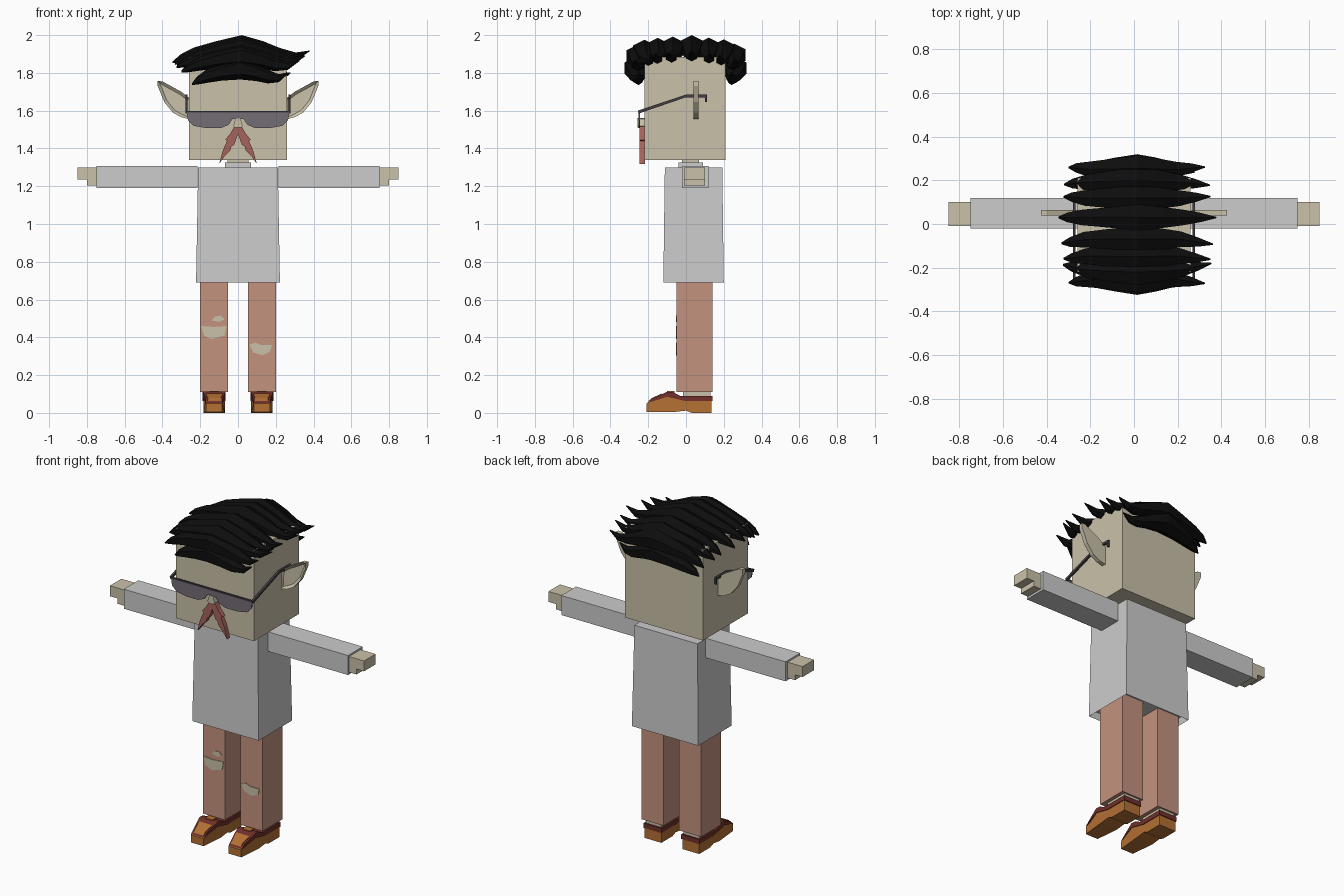
import bpy, bmesh, math

cube = bpy.data.objects.get("Cube")
if cube:
    bpy.data.objects.remove(cube, do_unlink=True)


def material(name, rgb):
    lin = [((c / 255 + 0.055) / 1.055) ** 2.4 if c > 10 else c / 3300 for c in rgb]
    m = bpy.data.materials.new(name)
    m.use_nodes = True
    m.diffuse_color = (*lin, 1)
    m.node_tree.nodes["Principled BSDF"].inputs["Base Color"].default_value = (*lin, 1)
    return m


SKIN = material("skin", (201, 193, 169))
SHIRT = material("light grey cloth", (204, 204, 204))
PANTS = material("dusty pink cloth", (196, 146, 126))
BEARD = material("rust red", (165, 99, 92))
TRIM = material("maroon leather", (112, 48, 42))
SHOE = material("orange leather", (180, 112, 52))
LENS = material("smoky lens", (116, 109, 117))
FRAME = material("dark frame", (68, 63, 68))
HAIR = material("black hair", (13, 13, 13))


def finish(name, bm, mat, mirror):
    bmesh.ops.recalc_face_normals(bm, faces=bm.faces)
    mesh = bpy.data.meshes.new(name)
    bm.to_mesh(mesh)
    bm.free()
    mesh.materials.append(mat)
    ob = bpy.data.objects.new(name, mesh)
    bpy.context.collection.objects.link(ob)
    if mirror:
        ob.modifiers.new("mirror", "MIRROR")
    return ob


def prism(name, pts, axis, a, b, mat, mirror=False, edit=None):
    """Extrude an outline along x (outline in y, z) or along y (outline in x, z)."""
    bm = bmesh.new()
    place = (lambda t, u, v: (t, u, v)) if axis == "x" else (lambda t, u, v: (u, t, v))
    low, high = [[bm.verts.new(place(t, u, v)) for u, v in pts] for t in (a, b)]
    bm.faces.new(low)
    bm.faces.new(high[::-1])
    for i in range(len(pts)):
        j = (i + 1) % len(pts)
        bm.faces.new((low[i], high[i], high[j], low[j]))
    bmesh.ops.recalc_face_normals(bm, faces=bm.faces)
    if edit:
        edit(bm)
    return finish(name, bm, mat, mirror)


def box(name, x, y, z, mat, mirror=False, edit=None):
    outline = [(x[0], z[0]), (x[1], z[0]), (x[1], z[1]), (x[0], z[1])]
    return prism(name, outline, "y", y[0], y[1], mat, mirror, edit)


# Head and neck
box("head", (-.26, .26), (-.22, .21), (1.34, 1.885), SKIN)
box("neck", (-.055, .055), (-.02, .07), (1.29, 1.35), SKIN)
box("collar", (-.07, .07), (-.04, .09), (1.29, 1.325), SHIRT)


# Shirt, flared towards an open hem
def flare(bm):
    for v in bm.verts:
        if v.co.z > 1:
            v.co.x *= .95
            v.co.y = .04 + (v.co.y - .04) * .95
    bm.normal_update()
    hem = [f for f in bm.faces if f.normal.z < -.9]
    bmesh.ops.inset_region(bm, faces=hem, thickness=.012)
    bmesh.ops.translate(bm, verts=hem[0].verts, vec=(0, 0, .04))


box("shirt", (-.222, .222), (-.12, .2), (.69, 1.3), SHIRT, edit=flare)

# Arms and legs
box("sleeves", (.215, .75), (-.02, .12), (1.19, 1.308), SHIRT, True)
box("hands", (.75, .85), (-.01, .1), (1.235, 1.298), SKIN, True)
box("thumbs", (.75, .8), (-.01, .1), (1.203, 1.235), SKIN, True)
box("trouser_legs", (.052, .2), (-.05, .14), (.11, .74), PANTS, True)
box("ankles", (.075, .178), (-.015, .13), (.07, .115), SKIN, True)

# Torn patches on the trousers
tears = {
    "large_tear": [(-.195, .46), (-.13, .455), (-.06, .46), (-.07, .41), (-.14, .39), (-.18, .41)],
    "small_tear": [(-.14, .49), (-.12, .51), (-.09, .515), (-.07, .495), (-.1, .482)],
    "left_tear": [(.06, .36), (.09, .372), (.12, .36), (.18, .36), (.17, .325), (.13, .305), (.08, .32)],
}
for name, outline in tears.items():
    prism(name, outline, "y", -.054, -.048, SKIN)


# Shoes with rounded toes
def round_toe(bm):
    for v in bm.verts:
        if v.co.y < -.15:
            v.co.x = .125 + (v.co.x - .125) * .75


prism("shoe_soles", [(-.21, .005), (-.21, .05), (-.18, .062), (-.1, .085), (0, .062), (.135, .062),
                     (.135, 0), (.03, 0), (0, .012), (-.06, .005)],
      "x", .07, .183, SHOE, True, round_toe)
prism("shoe_trim", [(-.205, .052), (-.18, .075), (-.1, .112), (-.07, .11), (-.03, .09), (.14, .09),
                    (.14, .062), (0, .062), (-.1, .085)],
      "x", .066, .187, TRIM, True, round_toe)
prism("shoe_toe_panels", [(-.2, .063), (-.18, .079), (-.13, .102), (-.13, .09), (-.18, .067)],
      "x", .08, .17, SHOE, True, round_toe)
box("shoe_tongues", (.1, .15), (-.1, -.06), (.1, .117), SHOE, True)


# Pointed ears with a hollow front
def hollow(bm):
    front = [f for f in bm.faces if f.normal.y < -.9]
    bmesh.ops.inset_region(bm, faces=front, thickness=.016)
    bmesh.ops.translate(bm, verts=front[0].verts, vec=(0, .014, 0))


prism("ears", [(.255, 1.665), (.3, 1.7), (.4, 1.755), (.425, 1.757), (.425, 1.73), (.39, 1.645),
               (.345, 1.59), (.3, 1.565), (.255, 1.555)],
      "y", .04, .065, SKIN, True, hollow)

# Glasses
prism("lenses", [(0, 1.595), (.272, 1.595), (.265, 1.55), (.235, 1.52), (.17, 1.508), (.09, 1.508),
                 (.05, 1.525), (.03, 1.555), (0, 1.56)],
      "y", -.252, -.244, LENS, True)
box("glasses_bar", (-.272, .272), (-.255, -.243), (1.59, 1.598), FRAME)
prism("glasses_temples", [(-.255, 1.6), (0, 1.685), (.11, 1.685), (.11, 1.645), (.1, 1.645),
                          (.1, 1.671), (0, 1.671), (-.25, 1.585)],
      "x", .267, .279, FRAME, True)

# Nose and drooping moustache
prism("nose", [(0, 1.56), (.013, 1.557), (.025, 1.52), (.015, 1.51), (0, 1.51)],
      "y", -.257, -.21, SKIN, True)
prism("moustache", [(0, 1.515), (.02, 1.515), (.04, 1.48), (.068, 1.445), (.058, 1.44), (.08, 1.39),
                    (.1, 1.318), (.07, 1.36), (.04, 1.39), (.035, 1.41), (.02, 1.42), (0, 1.475)],
      "y", -.247, -.218, BEARD, True)

# Hair: tapered locks lying side by side across the head (x, z, radius)
LOCK = [(-.34, 1.85, .004), (-.3, 1.87, .022), (-.23, 1.893, .036), (-.12, 1.915, .046),
        (.02, 1.935, .06), (.13, 1.915, .048), (.22, 1.89, .036), (.3, 1.882, .021), (.37, 1.91, .003)]


def lock(name, y, drop, length, bulge, lean):
    bm = bmesh.new()
    rings = []
    for x, z, r in LOCK:
        side = y + bulge * (1 - (x / .35) ** 2) + lean * max(0, abs(x) - .2)
        rings.append([bm.verts.new((x * length, side + 1.15 * r * math.sin(k * math.pi / 3),
                                    z - drop + r * math.cos(k * math.pi / 3))) for k in range(6)])
    for a, b in zip(rings, rings[1:]):
        for k in range(6):
            n = (k + 1) % 6
            bm.faces.new((a[k], a[n], b[n], b[k]))
    bm.faces.new(rings[0])
    bm.faces.new(rings[-1])
    finish(name, bm, HAIR, False)


ROWS = [(-.25, .11, .72, -.015, 0), (-.24, .045, .88, -.015, -.2), (-.2, .02, .96, -.02, .1),
        (-.13, .01, .95, -.02, -.2), (-.06, .003, .98, -.01, -.2), (.03, -.005, 1.02, 0, 0),
        (.11, .008, .95, .01, .1), (.18, .018, .94, .02, 0), (.23, .04, .88, .025, .2),
        (.24, .11, .75, .02, 0)]
for i, row in enumerate(ROWS):
    lock(f"hair_lock_{i + 1}", *row)
